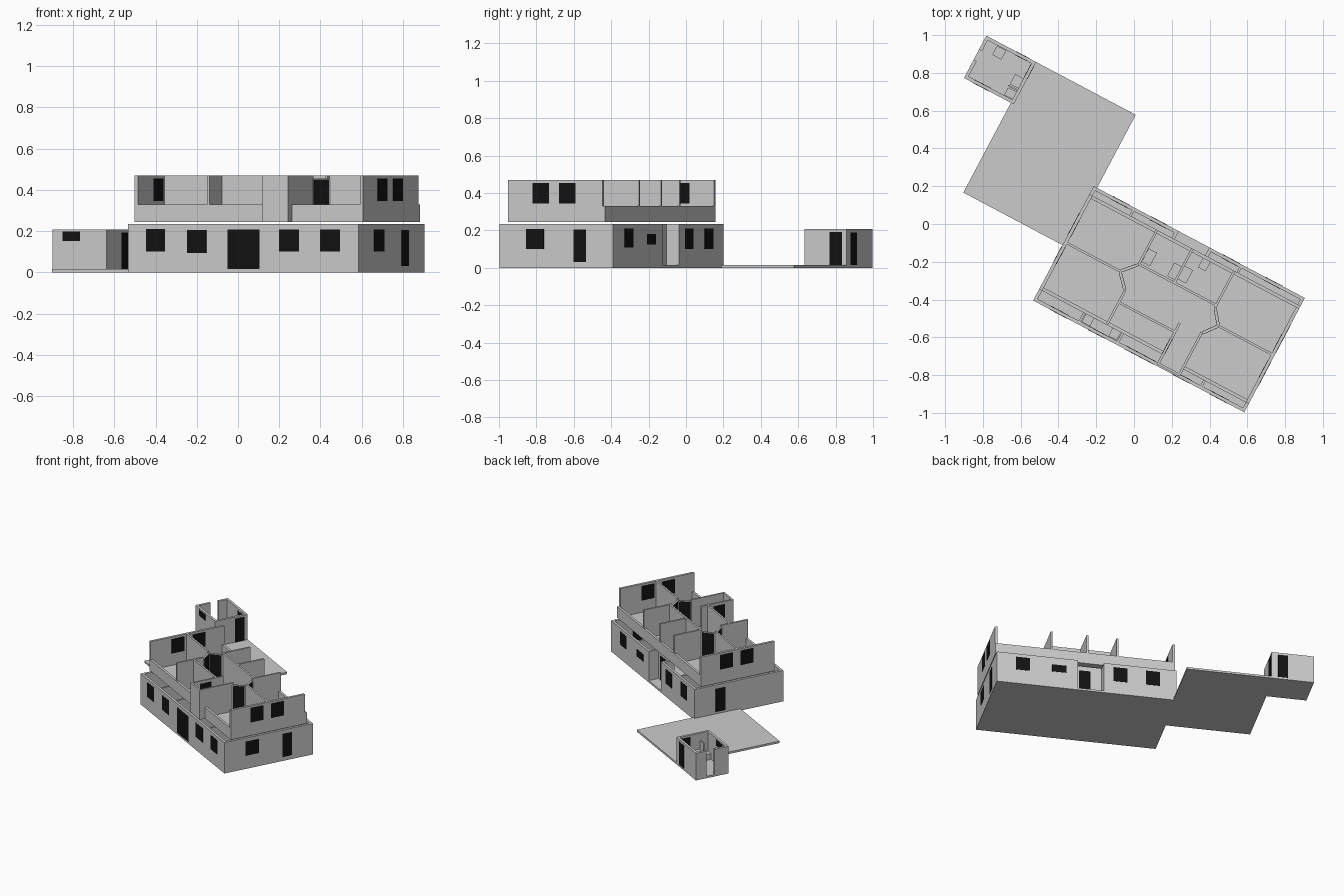
import bpy
from mathutils import Matrix, Vector
from math import radians

if "Cube" in bpy.data.objects:
    bpy.data.objects.remove(bpy.data.objects["Cube"])

# The whole plan is turned; a runs along the house front, b runs towards the back
PLAN = Matrix.Translation((-0.534, -0.405, 0)) @ Matrix.Rotation(radians(-27.9), 4, 'Z')
T, TI = 0.018, 0.013                     # outer and inner wall thickness
G0, G1 = 0.015, 0.235                    # ground floor heights
F0, FP, F1 = 0.245, 0.33, 0.47           # upper floor: base, parapet, wall top

BLACK = bpy.data.materials.new("dark_glass")
BLACK.diffuse_color = (0.006, 0.006, 0.006, 1)
BLACK.use_nodes = True
BLACK.node_tree.nodes["Principled BSDF"].inputs["Base Color"].default_value = BLACK.diffuse_color


def beam(name, p, q, width, z0, z1, mat=None):
    """Upright box whose centre line runs from p to q in plan."""
    p, q = Vector(p), Vector(q)
    along = q - p
    side = Vector((-along.y, along.x)).normalized() * width / 2
    ring = [p - side, q - side, q + side, p + side]
    verts = [(c.x, c.y, z) for z in (z0, z1) for c in ring]
    faces = [(3, 2, 1, 0), (4, 5, 6, 7)]
    faces += [(i, (i + 1) % 4, (i + 1) % 4 + 4, i + 4) for i in range(4)]
    mesh = bpy.data.meshes.new(name)
    mesh.from_pydata(verts, [], faces)
    obj = bpy.data.objects.new(name, mesh)
    obj.matrix_world = PLAN
    bpy.context.collection.objects.link(obj)
    if mat:
        mesh.materials.append(mat)
    return obj


def block(name, a0, a1, b0, b1, z0, z1, mat=None):
    m = (b0 + b1) / 2
    return beam(name, (a0, m), (a1, m), b1 - b0, z0, z1, mat)


def wall_a(name, b, a0, a1, z0, z1, holes=(), t=T):
    """Wall along a with black panes given as (centre, width, bottom, top)."""
    beam(name, (a0, b), (a1, b), t, z0, z1)
    for c, w, lo, hi in holes:
        beam(name + "_pane", (c - w / 2, b), (c + w / 2, b), t + 0.003, lo, hi, BLACK)


def wall_b(name, a, b0, b1, z0, z1, holes=(), t=T):
    """Wall along b with black panes."""
    beam(name, (a, b0), (a, b1), t, z0, z1)
    for c, w, lo, hi in holes:
        beam(name + "_pane", (a, c - w / 2), (a, c + w / 2), t + 0.003, lo, hi, BLACK)


L, D = 1.265, 0.685
h = T / 2

# Base slabs: house, terrace, outbuilding
block("house_base", 0, L, 0, D, 0, G0)
block("terrace", -0.594, 0.02, 0.332, 1.123, 0, G0)
block("outbuilding_base", -0.875, -0.577, 0.87, 1.123, 0, G0)

# Ground floor outer walls
wall_a("ground_front_wall", h, 0, L, 0, G1, [
    (0.152, 0.104, 0.10, 0.21), (0.378, 0.104, 0.095, 0.205), (0.635, 0.175, 0.015, 0.207),
    (0.885, 0.108, 0.10, 0.207), (1.11, 0.108, 0.10, 0.207)])
wall_b("ground_left_wall", h, 0, D, 0, G1, [(0.485, 0.075, 0.03, 0.205)])
wall_b("ground_right_wall", L - h, 0, D, 0, G1,
       [(0.215, 0.106, 0.10, 0.207), (0.485, 0.075, 0.03, 0.205)])
wall_a("ground_back_wall_left", D - h, 0, 0.51, 0, G1,
       [(0.394, 0.096, 0.10, 0.21), (0.165, 0.1, 0.10, 0.21)])
wall_a("ground_back_wall_right", D - h, 0.693, L, 0, G1,
       [(1.08, 0.1, 0.11, 0.21), (0.825, 0.1, 0.125, 0.18)])

# Recessed back entrance
wall_b("porch_left_wall", 0.51 - h, 0.6, D, 0, G1)
wall_b("porch_right_wall", 0.693 + h, 0.6, D, 0, G1)
wall_a("porch_door_wall", 0.6, 0.492, 0.711, 0, G1, [(0.63, 0.08, 0.015, 0.2)])

# Ground floor inner walls
for i, (a, b0, b1) in enumerate([(0.245, 0.34, D), (0.888, 0.34, D), (0.27, 0, 0.2),
                                 (0.50, 0, 0.34), (0.77, 0, 0.34), (1.0, 0, 0.34)]):
    wall_b(f"ground_partition_{i}", a, b0 + T, b1 - T, G0, G1, t=TI)
wall_a("ground_spine_left", 0.34, T, 0.50, G0, G1, t=TI)
wall_a("ground_spine_right", 0.34, 0.77, L - T, G0, G1, t=TI)
block("ground_counter", 0.28, 0.33, 0.02, 0.08, G0, 0.09)
block("ground_basin", 0.44, 0.49, 0.02, 0.07, G0, 0.09)

# Upper floor slab in three steps along the front
FL, FB, FR, BK = 0.068, 0.008, 0.05, 0.637
SA, SB = 0.735, 0.868                    # sides of the stair bay
block("upper_slab_left", 0, SA, FL, BK, F0, F0 + 0.01)
block("upper_slab_bay", SA, SB, FB, BK, F0, F0 + 0.01)
block("upper_slab_right", SB, L, FR, BK, F0, F0 + 0.01)

# Upper floor low parapets
wall_a("parapet_front_left", FL + h, 0, SA, F0, FP)
wall_a("parapet_front_right", FR + h, SB, L, F0, FP)
wall_a("parapet_back", BK - h, 0, L, F0, FP)

# Upper floor tall end walls
wall_b("upper_left_wall", h, FL, BK, F0, F1,
       [(0.28, 0.1, 0.345, 0.455), (0.44, 0.1, 0.345, 0.455)])
wall_b("upper_right_wall", L - h, FR, BK - 0.015, F0, F1,
       [(0.25, 0.1, 0.345, 0.455), (0.41, 0.1, 0.345, 0.455)])

# Stair bay
wall_a("stair_front_wall", FB + TI / 2, SA, SB, F0, F1, t=TI)
wall_b("stair_left_wall", SA + TI / 2, FB, 0.258, F0, F1, [(0.12, 0.09, 0.255, 0.45)], t=TI)
wall_b("stair_right_wall", SB, FB, 0.27, F0, F1, t=TI)

# Upper floor rooms with corner doors, same pattern at both ends
for side, end, hall, tip, mid, front in (("left", 0, 0.405, 0.334, 0.352, FL),
                                         ("right", L, 0.868, 0.93, 0.34, FR)):
    lo, hi = mid - 0.078, mid + 0.078
    wall_a(f"{side}_room_divider", mid, min(end, tip), max(end, tip), F0, F1, t=TI)
    if side == "left":
        wall_b("left_room_front_wall", hall, front, lo, F0, F1, t=TI)
    wall_b(f"{side}_room_back_wall", hall, hi, BK, F0, F1, t=TI)
    for n, b in (("front", lo), ("back", hi)):
        p, q = Vector((tip, mid)), Vector((hall, b))
        beam(f"{side}_{n}_corner_wall", p, q, TI, F0, F1 - 0.015)
        beam(f"{side}_{n}_door", p.lerp(q, 0.1), p.lerp(q, 0.9), TI + 0.003, 0.255, 0.45, BLACK)

# Washroom walls and fixtures
wall_a("washroom_front_wall", 0.432, 0.405, 0.868, F0, F1, t=TI)
wall_b("washroom_divider", 0.617, 0.432, BK, F0, F1, t=TI)
wall_a("front_room_wall", 0.204, 0.405, SA + TI, F0, F1, t=TI)
for i, (a, b, w, d) in enumerate([(0.437, 0.49, 0.05, 0.08), (0.589, 0.487, 0.045, 0.08),
                                  (0.648, 0.498, 0.05, 0.08), (0.712, 0.594, 0.045, 0.06)]):
    block(f"washroom_fixture_{i}", a - w / 2, a + w / 2, b - d / 2, b + d / 2, F0, 0.30)

# Outbuilding walls, with a full-height gap on the left side
X0, X1, Y0, Y1, OH = -0.875, -0.577, 0.87, 1.123, 0.207
wall_a("outbuilding_front", Y0 + h, X0, X1, 0, OH, [(-0.771, 0.096, 0.152, 0.197)])
wall_a("outbuilding_back", Y1 - h, X0, X1, 0, OH, [(-0.658, 0.07, 0.015, 0.19)])
wall_b("outbuilding_right", X1 - h, Y0, Y1, 0, OH, [(1.06, 0.075, 0.015, 0.193)])
wall_b("outbuilding_left_front", X0 + h, Y0, 0.98, 0, OH)
wall_b("outbuilding_left_back", X0 + h, 1.04, Y1, 0, OH)
wall_a("outbuilding_partition", 0.945, -0.65, X1, G0, 0.15, t=0.008)
block("outbuilding_table", -0.80, -0.745, 1.048, 1.103, G0, 0.085)
block("outbuilding_basin", -0.645, -0.595, 0.955, 1.015, G0, 0.085)
block("outbuilding_seat", -0.645, -0.595, 0.89, 0.935, G0, 0.06)
